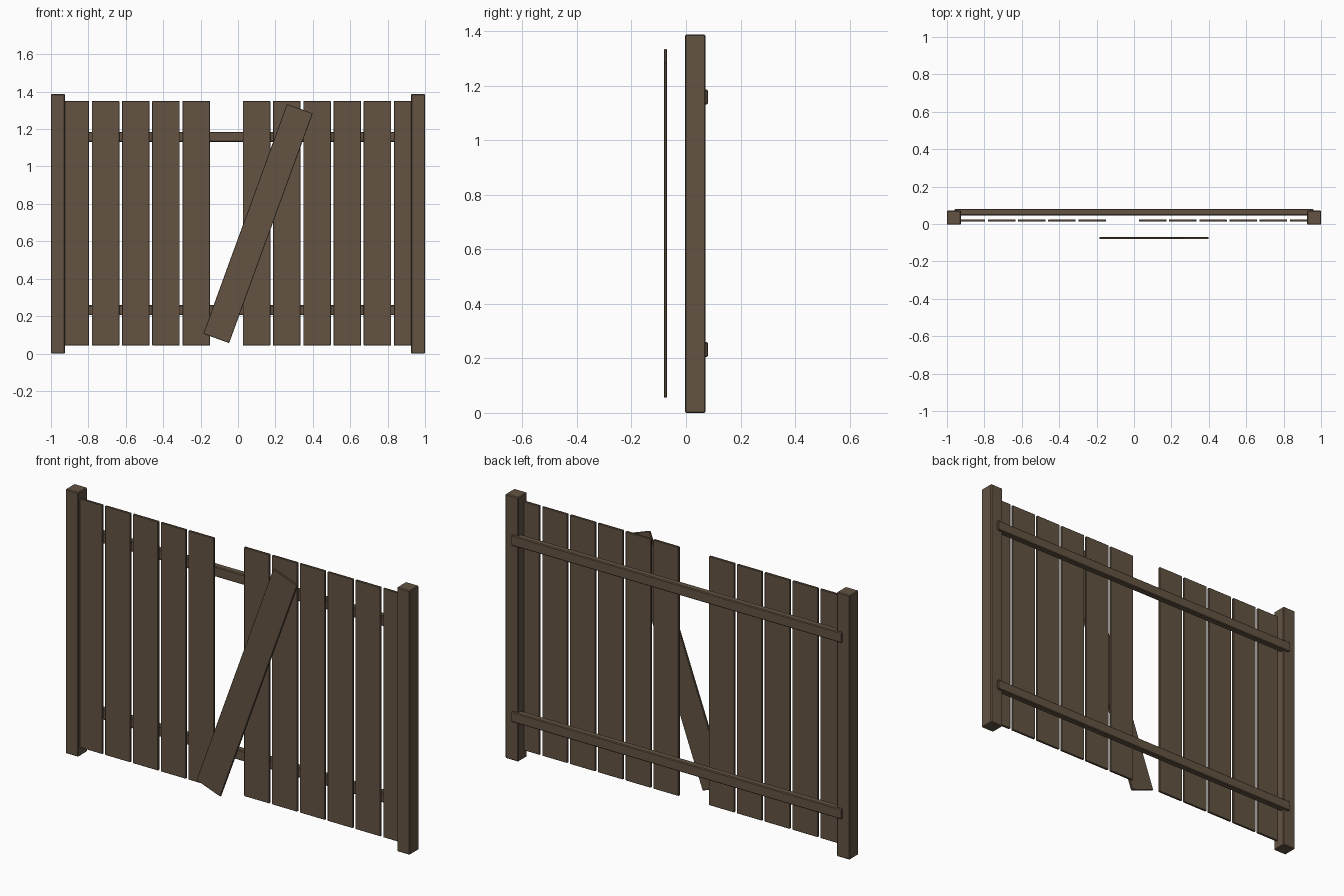
import bpy, bmesh, math

if "Cube" in bpy.data.objects:
    bpy.data.objects.remove(bpy.data.objects["Cube"])

wood = bpy.data.materials.new("brown_wood")
wood.diffuse_color = (0.125, 0.087, 0.055, 1)
wood.use_nodes = True
wood.node_tree.nodes["Principled BSDF"].inputs["Base Color"].default_value = wood.diffuse_color


def box(name, x, y, z, bevel, angle=0.0):
    """Bevelled box from (min, max) ranges, optionally turned about y."""
    ranges = (x, y, z)
    bm = bmesh.new()
    bmesh.ops.create_cube(bm, size=1)
    bmesh.ops.scale(bm, vec=[b - a for a, b in ranges], verts=bm.verts)
    bmesh.ops.bevel(bm, geom=bm.edges[:], offset=bevel, segments=1, affect='EDGES')
    mesh = bpy.data.meshes.new(name)
    bm.to_mesh(mesh)
    bm.free()
    mesh.materials.append(wood)
    obj = bpy.data.objects.new(name, mesh)
    obj.location = [(a + b) / 2 for a, b in ranges]
    obj.rotation_euler.y = angle
    bpy.context.collection.objects.link(obj)
    return obj


# End posts
box("left_post", (-1, -0.925), (-0.004, 0.071), (0, 1.387), 0.004)
box("right_post", (0.925, 1), (-0.004, 0.071), (0, 1.387), 0.004)

# Back rails
for label, z in (("lower", 0.232), ("upper", 1.158)):
    box(label + "_rail", (-0.96, 0.96), (0.046, 0.081), (z - 0.027, z + 0.027), 0.004)

# Upright boards, with one missing
width, pitch = 0.147, 0.1615
for i in range(12):
    if i == 5:
        continue
    x = -0.943 + i * pitch
    box(f"fence_board_{i + 1}", (x, x + width), (0.0125, 0.0245), (0.043, 1.35), 0.002)

# Fallen board leaning in front
cx, cz, length = 0.107, 0.695, 1.307
box("loose_board", (cx - width / 2, cx + width / 2), (-0.081, -0.069),
    (cz - length / 2, cz + length / 2), 0.002, math.radians(20))
